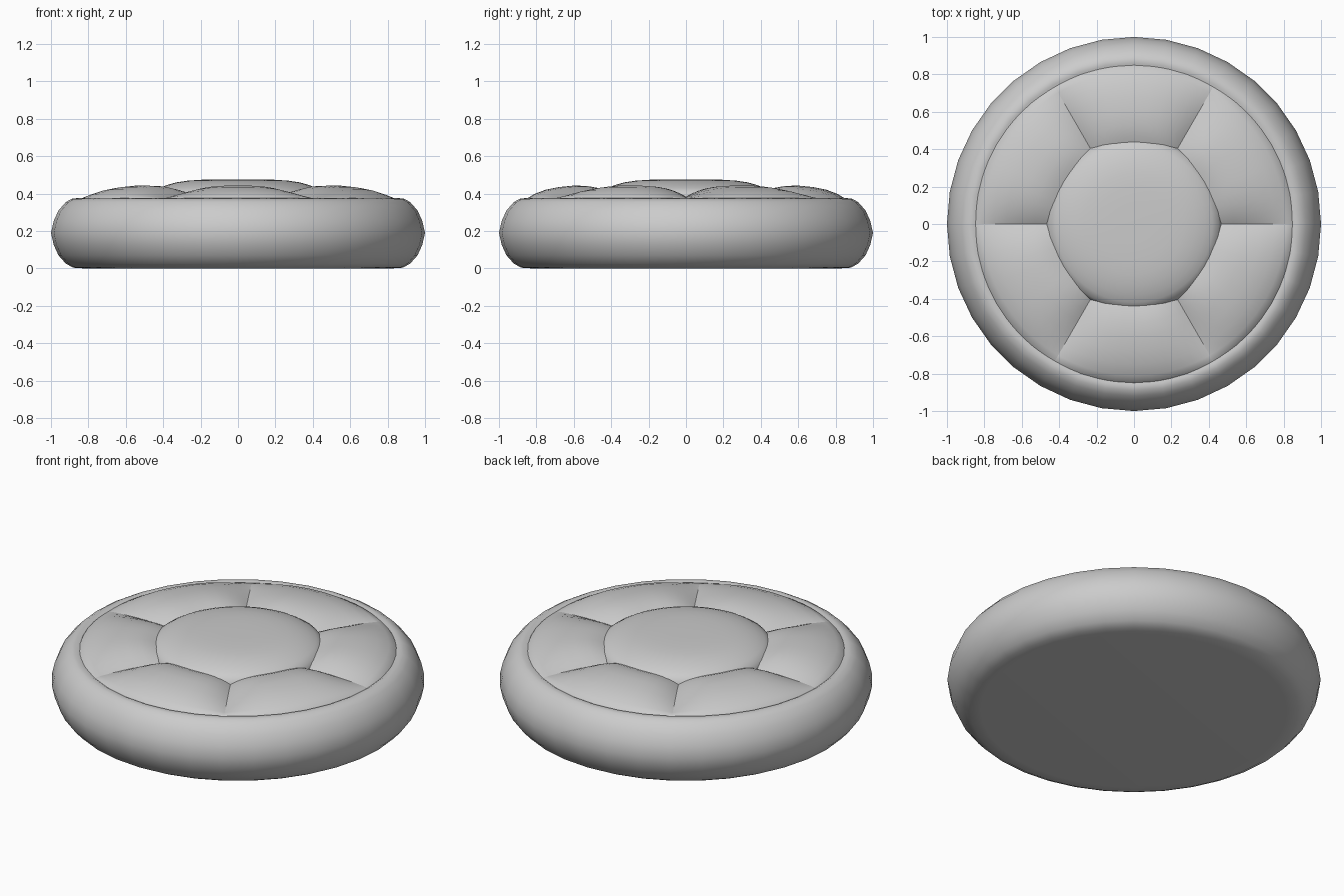
import bpy, bmesh, math
from mathutils import Vector

cube = bpy.data.objects.get("Cube")
if cube:
    bpy.data.objects.remove(cube, do_unlink=True)

fabric = bpy.data.materials.new("grey fabric")
fabric.use_nodes = True
COLOUR = (0.6, 0.6, 0.6, 1)
fabric.diffuse_color = COLOUR
fabric.node_tree.nodes["Principled BSDF"].inputs["Base Color"].default_value = COLOUR


def finish(name, bm, angle=50):
    bmesh.ops.recalc_face_normals(bm, faces=bm.faces)
    mesh = bpy.data.meshes.new(name)
    bm.to_mesh(mesh)
    bm.free()
    obj = bpy.data.objects.new(name, mesh)
    bpy.context.collection.objects.link(obj)
    mesh.materials.append(fabric)
    bpy.ops.object.select_all(action='DESELECT')
    obj.select_set(True)
    bpy.context.view_layer.objects.active = obj
    bpy.ops.object.shade_smooth_by_angle(angle=math.radians(angle))
    return obj


def lathe(name, profile, steps):
    """Spin a profile of (radius, height) points and close both ends."""
    bm = bmesh.new()
    rings = []
    for r, z in profile:
        rings.append([bm.verts.new((r * math.cos(math.tau * i / steps),
                                    r * math.sin(math.tau * i / steps), z))
                      for i in range(steps)])
    for low, high in zip(rings, rings[1:]):
        for i in range(steps):
            j = (i + 1) % steps
            bm.faces.new((low[i], low[j], high[j], high[i]))
    bm.faces.new(rings[0])
    bm.faces.new(rings[-1])
    return finish(name, bm)


# Rounded outer body
lathe("cushion_body", [
    (0.82, 0.0), (0.88, 0.004), (0.92, 0.025), (0.96, 0.07), (0.985, 0.125),
    (1.0, 0.19), (0.985, 0.255), (0.96, 0.31), (0.92, 0.355), (0.89, 0.372),
    (0.86, 0.376), (0.83, 0.36)], 36)

# Raised round centre
lathe("centre_pad", [
    (0.47, 0.35), (0.467, 0.38), (0.452, 0.41), (0.42, 0.43), (0.38, 0.446),
    (0.33, 0.46), (0.27, 0.469), (0.2, 0.474), (0.1, 0.476)], 48)

# Puffed segments around the centre: (radius, seam height, crest height)
SECTION = [(0.43, 0.375, 0.415), (0.47, 0.38, 0.43), (0.53, 0.383, 0.441),
           (0.6, 0.383, 0.443), (0.68, 0.381, 0.435), (0.75, 0.378, 0.421),
           (0.81, 0.374, 0.398), (0.845, 0.37, 0.377), (0.856, 0.36, 0.36)]
ACROSS = 14
for k in range(6):
    bm = bmesh.new()
    rows = []
    for r, seam, crest in SECTION:
        row = []
        for i in range(ACROSS + 1):
            s = math.sin((i / ACROSS - 0.5) * math.pi)   # finer near the seams
            a = math.radians(60 * k + 30 + 30 * s)
            z = seam + (crest - seam) * (1 - abs(s) ** 3)
            row.append(bm.verts.new((r * math.cos(a), r * math.sin(a), z)))
        rows.append(row)
    for inner, outer in zip(rows, rows[1:]):
        for i in range(ACROSS):
            bm.faces.new((inner[i], outer[i], outer[i + 1], inner[i + 1]))
    pad = finish(f"segment_pad_{k + 1}", bm)
    # keep the puffed side facing up
    if sum(p.normal.z for p in pad.data.polygons) < 0:
        pad.data.flip_normals()
